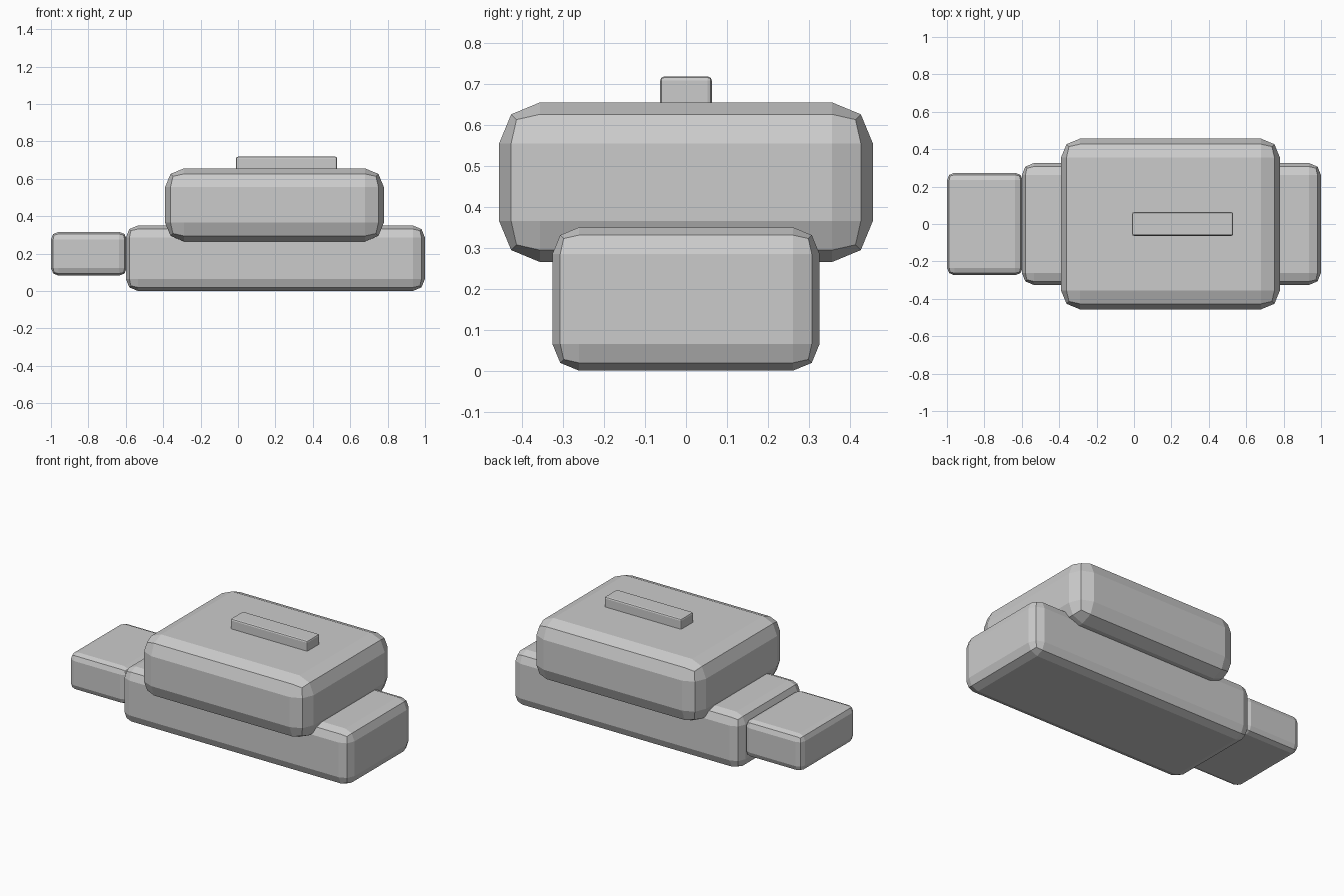
import bpy
import bmesh
from mathutils import Vector

default_cube = bpy.data.objects.get("Cube")
if default_cube:
    bpy.data.objects.remove(default_cube, do_unlink=True)

# One plain grey for everything
GREY = (0.6, 0.6, 0.6, 1.0)
grey = bpy.data.materials.new("plain grey")
grey.use_nodes = True
grey.diffuse_color = GREY
grey.node_tree.nodes["Principled BSDF"].inputs["Base Color"].default_value = GREY


def bevelled_box(name, low, high, bevel):
    """Flat-shaded box between two corners, with two-step rounded edges."""
    low, high = Vector(low), Vector(high)
    centre, size = (low + high) / 2, high - low
    bm = bmesh.new()
    bmesh.ops.create_cube(bm, size=1)
    bmesh.ops.scale(bm, vec=size, verts=bm.verts)
    mesh = bpy.data.meshes.new(name)
    bm.to_mesh(mesh)
    bm.free()
    mesh.materials.append(grey)
    obj = bpy.data.objects.new(name, mesh)
    obj.location = centre
    bpy.context.collection.objects.link(obj)
    mod = obj.modifiers.new("rounded edges", 'BEVEL')
    mod.width = bevel
    mod.segments = 2
    mod.limit_method = 'NONE'
    return obj


# Long lower block
bevelled_box("base_block", (-0.6, -0.326, 0), (1, 0.326, 0.35), 0.065)
# Wide block resting on the base
bevelled_box("upper_block", (-0.39, -0.456, 0.265), (0.78, 0.456, 0.655), 0.1)
# Smaller block projecting from the right end
bevelled_box("end_block", (-1, -0.274, 0.082), (-0.595, 0.274, 0.316), 0.04)
# Slim bar on the top
bevelled_box("top_bar", (-0.01, -0.063, 0.64), (0.53, 0.063, 0.718), 0.01)
